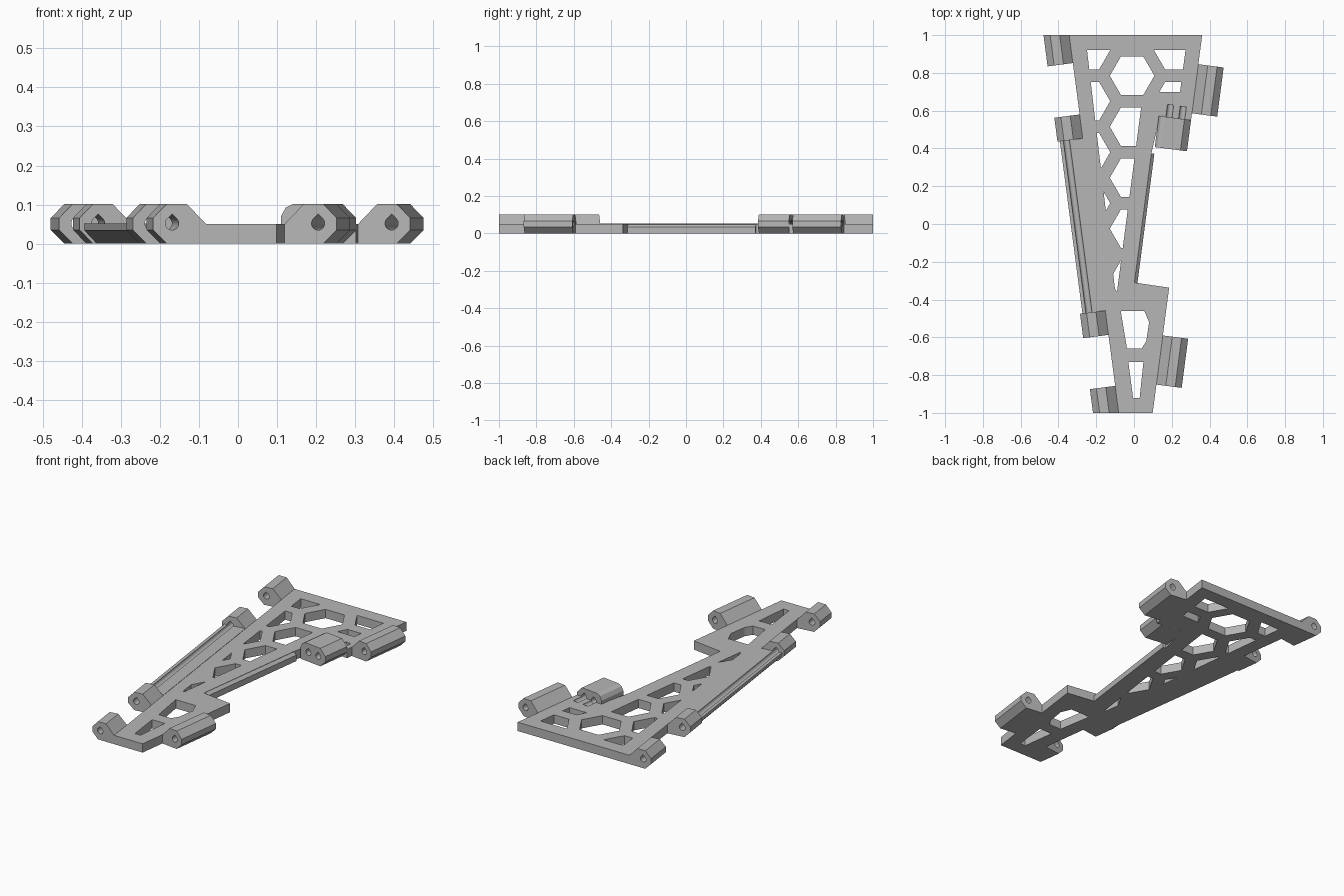
import bpy, bmesh, math
from mathutils import Vector

SLOPE, LEFT, RIGHT, THICK = 0.131, 0.212, 0.23, 0.05

cube = bpy.data.objects.get("Cube")
if cube:
    bpy.data.objects.remove(cube, do_unlink=True)

grey = bpy.data.materials.new("light grey")
grey.use_nodes = True
grey.diffuse_color = (0.47, 0.47, 0.47, 1)
grey.node_tree.nodes["Principled BSDF"].inputs["Base Color"].default_value = grey.diffuse_color


def finish(name, bm):
    bmesh.ops.recalc_face_normals(bm, faces=bm.faces[:])
    mesh = bpy.data.meshes.new(name)
    bm.to_mesh(mesh)
    bm.free()
    mesh.materials.append(grey)
    ob = bpy.data.objects.new(name, mesh)
    bpy.context.scene.collection.objects.link(ob)
    return ob


def add_prism(bm, ring_a, ring_b):
    a = [bm.verts.new(p) for p in ring_a]
    b = [bm.verts.new(p) for p in ring_b]
    bm.faces.new(a)
    bm.faces.new(b[::-1])
    for i in range(len(a)):
        j = (i + 1) % len(a)
        bm.faces.new((a[i], b[i], b[j], a[j]))


def flat_prism(bm, outline, z0, z1):
    add_prism(bm, [(x, y, z0) for x, y in outline], [(x, y, z1) for x, y in outline])


def along_edge(name, side, offset, profile, y0, y1):
    """Sweep an (outward, z) profile along a slanted edge of the plate."""
    out = Vector((side, -SLOPE, 0)).normalized()

    def ring(y):
        base = Vector((side * (offset + SLOPE * y), y, 0))
        return [base + out * u + Vector((0, 0, z)) for u, z in profile]

    bm = bmesh.new()
    add_prism(bm, ring(y0), ring(y1))
    # trim flush with the plate ends
    for s in (-1, 1):
        if max(v.co.y * s for v in bm.verts) > 1:
            cut = bmesh.ops.bisect_plane(bm, geom=bm.verts[:] + bm.edges[:] + bm.faces[:],
                                         plane_co=(0, s, 0), plane_no=(0, s, 0), clear_outer=True)
            edges = [e for e in cut["geom_cut"] if isinstance(e, bmesh.types.BMEdge)]
            bmesh.ops.holes_fill(bm, edges=edges)
    return finish(name, bm)


def subtract(ob, cutter):
    mod = ob.modifiers.new("cut", "BOOLEAN")
    mod.operation, mod.solver, mod.object = "DIFFERENCE", "EXACT", cutter
    bpy.context.view_layer.objects.active = ob
    bpy.ops.object.modifier_apply(modifier=mod.name)


def clip(poly, a, b, c):
    """Keep the part of a polygon where a*x + b*y <= c."""
    result = []
    for p, q in zip(poly, poly[1:] + poly[:1]):
        dp, dq = a * p[0] + b * p[1] - c, a * q[0] + b * q[1] - c
        if dp <= 0:
            result.append(p)
        if dp * dq < 0:
            t = dp / (dp - dq)
            result.append((p[0] + t * (q[0] - p[0]), p[1] + t * (q[1] - p[1])))
    return result


def teardrop(u, r=0.017, z=0.052):
    pts = [(u + r * math.cos(math.radians(a)), z + r * math.sin(math.radians(a)))
           for a in range(135, 406, 18)]
    return pts + [(u, z + r * 1.41)]


# Plate
bm = bmesh.new()
flat_prism(bm, [(0.361, 1), (0.302, 0.55), (0.138, 0.572), (0.092, 0.374), (0.002, -0.31),
                (0.186, -0.337), (0.099, -1), (-0.081, -1), (-0.343, 1)], 0, THICK)
plate = finish("plate", bm)

# Honeycomb openings, trimmed by the plate borders
bm = bmesh.new()
for column, first, count in ((-1, 0.92, 5), (0, 0.785, 5), (1, 0.92, 2)):
    for row in range(count):
        cx, cy = -0.01 + 0.234 * column, first - 0.27 * row
        cell = [(cx + 0.118 * math.cos(math.pi * k / 3), cy + 0.118 * math.sin(math.pi * k / 3))
                for k in range(6)]
        cell = clip(cell, 0, 1, 0.92)
        cell = clip(cell, -1, -0.117, 0.141)
        if column == 1:
            cell = clip(clip(cell, 1, -SLOPE, 0.152), 0, -1, -0.70)
        elif column == 0 and row:
            cell = clip(cell, 1, -SLOPE, -0.043)
        if len(cell) > 2:
            flat_prism(bm, cell, -0.1, 0.2)
flat_prism(bm, [(-0.07, -0.46), (0.055, -0.46), (0.08, -0.52), (0.065, -0.62),
                (0.04, -0.66), (-0.037, -0.66)], -0.1, 0.2)
flat_prism(bm, [(-0.03, -0.73), (0.05, -0.73), (0.03, -0.92), (-0.005, -0.92)], -0.1, 0.2)
openings = finish("openings_cutter", bm)
subtract(plate, openings)

# Hinge knuckles and the grooved rail
knuckle = [(0, 0), (0.1, 0), (0.135, 0.035), (0.135, 0.066), (0.1, 0.102), (0.05, 0.102), (0, 0.05)]
rail = [(0, 0), (0.09, 0), (0.122, 0.034), (0.122, 0.052), (0, 0.052)]
left_parts = [along_edge(n, -1, LEFT, p, a, b) for n, p, a, b in (
    ("back_left_knuckle", knuckle, 0.852, 1.03),
    ("upper_left_knuckle", knuckle, 0.453, 0.58),
    ("left_rail", rail, -0.458, 0.453),
    ("lower_left_knuckle", knuckle, -0.587, -0.458),
    ("front_left_knuckle", knuckle, -1.01, -0.857))]
# the left border leans the opposite way, so the mirrored sweep follows it
right_parts = [along_edge(n, 1, RIGHT, knuckle, a, b) for n, a, b in (
    ("back_right_knuckle", 0.586, 0.846), ("front_right_knuckle", -0.85, -0.59))]

# Double socket block inside the right border
socket = along_edge("socket_block", 1, RIGHT,
                    [(-0.172, 0), (-0.035, 0), (0, 0.035), (0, 0.066), (-0.035, 0.102),
                     (-0.14, 0.102), (-0.16, 0.092), (-0.172, 0.07)], 0.385, 0.55)

# Bevelled lip on the inner right border
along_edge("bevelled_lip", 1, 0.041, [(0, 0), (0.018, 0), (0.018, 0.034), (0, 0.05)], -0.31, 0.374)

# Pin bores
cutters = [openings]
for side, offset, parts, u, y0, y1 in (
        (-1, LEFT, left_parts, 0.087, -0.99 - 0.001, 0.99),
        (1, RIGHT, right_parts, 0.087, -0.95, 0.95),
        (1, RIGHT, [socket, plate], -0.05, 0.36, 0.615),
        (1, RIGHT, [socket, plate], -0.118, 0.36, 0.615)):
    if side < 0:
        bm = bmesh.new()
        out = Vector((side, -SLOPE, 0)).normalized()
        rings = [[Vector((side * (offset + SLOPE * y), y, z)) + out * w for w, z in teardrop(u)]
                 for y in (-1.1, 1.1)]
        add_prism(bm, *rings)
        bore = finish("bore_cutter", bm)
    else:
        bore = along_edge("bore_cutter", side, offset, teardrop(u), y0, y1)
    for part in parts:
        subtract(part, bore)
    cutters.append(bore)

for cutter in cutters:
    bpy.data.objects.remove(cutter, do_unlink=True)
